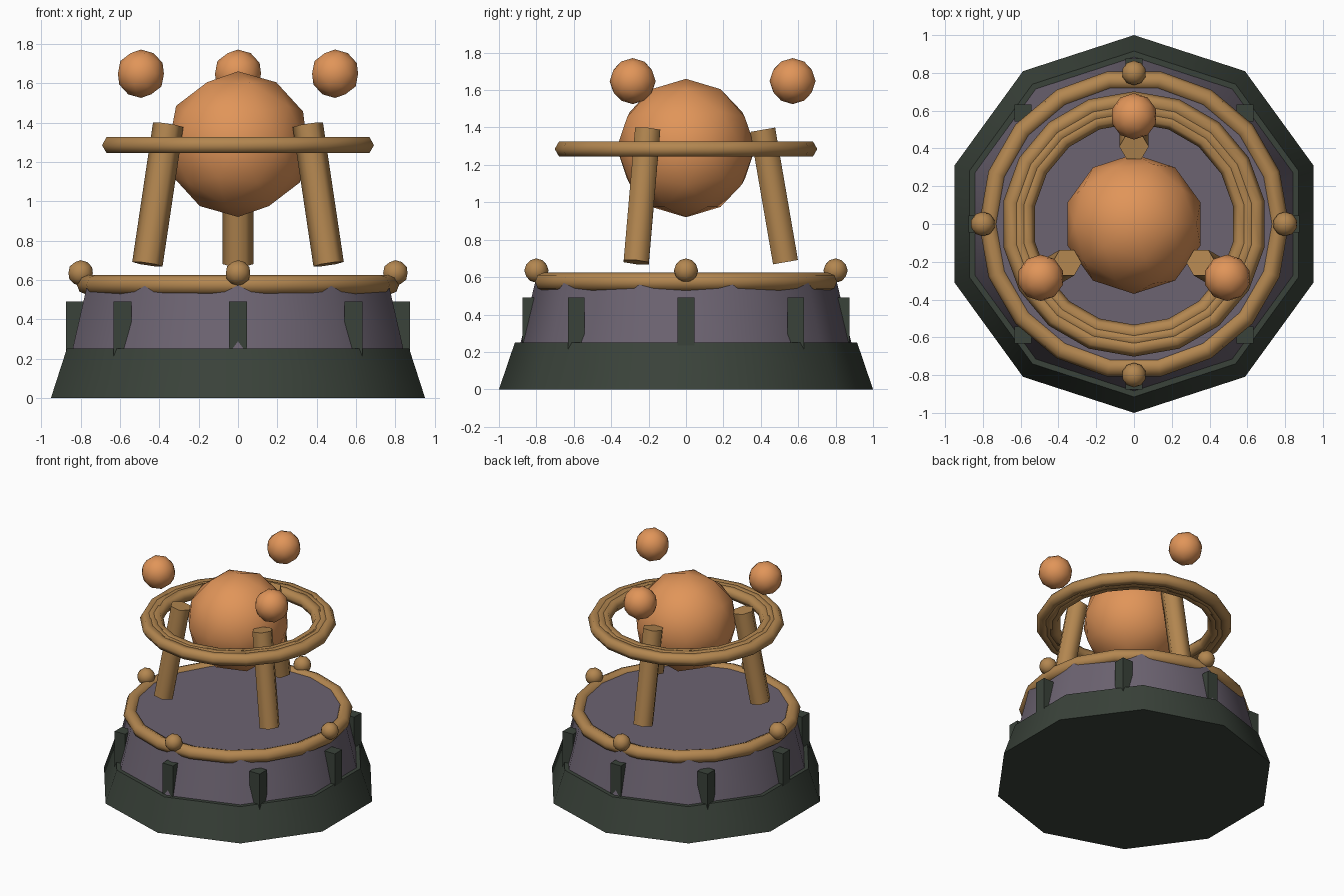
import bpy
from math import radians, sin, cos, pi, atan2, hypot

if "Cube" in bpy.data.objects:
    bpy.data.objects.remove(bpy.data.objects["Cube"])


def material(name, rgb):
    m = bpy.data.materials.new(name)
    m.use_nodes = True
    m.diffuse_color = (*rgb, 1)
    m.node_tree.nodes["Principled BSDF"].inputs["Base Color"].default_value = (*rgb, 1)
    return m


ORANGE = material("orange", (0.75, 0.30, 0.10))
GOLD = material("dull gold", (0.45, 0.24, 0.08))
PURPLE = material("grey purple", (0.15, 0.125, 0.165))
GREEN = material("dark green", (0.042, 0.055, 0.042))


def finish(name, mat):
    ob = bpy.context.object
    ob.name = name
    ob.data.materials.append(mat)
    bpy.ops.object.shade_smooth_by_angle(angle=radians(65))
    return ob


def tier(name, mat, r_low, r_high, z_low, z_high):
    bpy.ops.mesh.primitive_cone_add(vertices=10, radius1=r_low, radius2=r_high,
                                    depth=z_high - z_low,
                                    location=(0, 0, (z_low + z_high) / 2))
    finish(name, mat)


def ball(name, mat, radius, location):
    bpy.ops.mesh.primitive_ico_sphere_add(subdivisions=2, radius=radius, location=location)
    finish(name, mat)


def ring(name, major, minor, z, sides, turn=0):
    bpy.ops.mesh.primitive_torus_add(major_radius=major, minor_radius=minor,
                                     major_segments=18, minor_segments=sides,
                                     location=(0, 0, z), rotation=(0, 0, turn))
    finish(name, GOLD)


def polar(radius, angle, z):
    return (radius * cos(angle), radius * sin(angle), z)


# Stepped ten-sided pedestal
tier("base", GREEN, 1.0, 0.915, 0, 0.25)
tier("drum", PURPLE, 0.884, 0.80, 0.25, 0.60)

# Square studs around the drum, all aligned to the axes
for i in range(8):
    bpy.ops.mesh.primitive_cube_add(size=1, location=polar(0.83, i * pi / 4, 0.34))
    bpy.context.object.scale = (0.09, 0.09, 0.30)
    finish(f"stud_{i + 1}", GREEN)

# Rim ring with four beads
ring("rim_ring", 0.77, 0.05, 0.575, 8)
for i in range(4):
    ball(f"rim_bead_{i + 1}", GOLD, 0.065, polar(0.80, i * pi / 2, 0.635))

# Central orb and the three nested rings around it
ball("orb", ORANGE, 0.37, (0, 0, 1.29))
for i, major in enumerate((0.655, 0.615, 0.58)):
    ring(f"orbit_ring_{i + 1}", major, 0.047, 1.285, 6, pi / 2)

# Three leaning six-sided struts with a floating ball above each
R_LOW, R_HIGH, Z_LOW, Z_HIGH = 0.532, 0.41, 0.68, 1.388
for i in range(3):
    a = pi / 2 + i * 2 * pi / 3
    bpy.ops.mesh.primitive_cylinder_add(
        vertices=6, radius=0.078, depth=hypot(R_LOW - R_HIGH, Z_HIGH - Z_LOW),
        location=polar((R_LOW + R_HIGH) / 2, a, (Z_LOW + Z_HIGH) / 2),
        rotation=(0, -atan2(R_LOW - R_HIGH, Z_HIGH - Z_LOW), a))
    finish(f"strut_{i + 1}", GOLD)
    ball(f"floating_ball_{i + 1}", ORANGE, 0.123, polar(0.57, a, 1.648))
